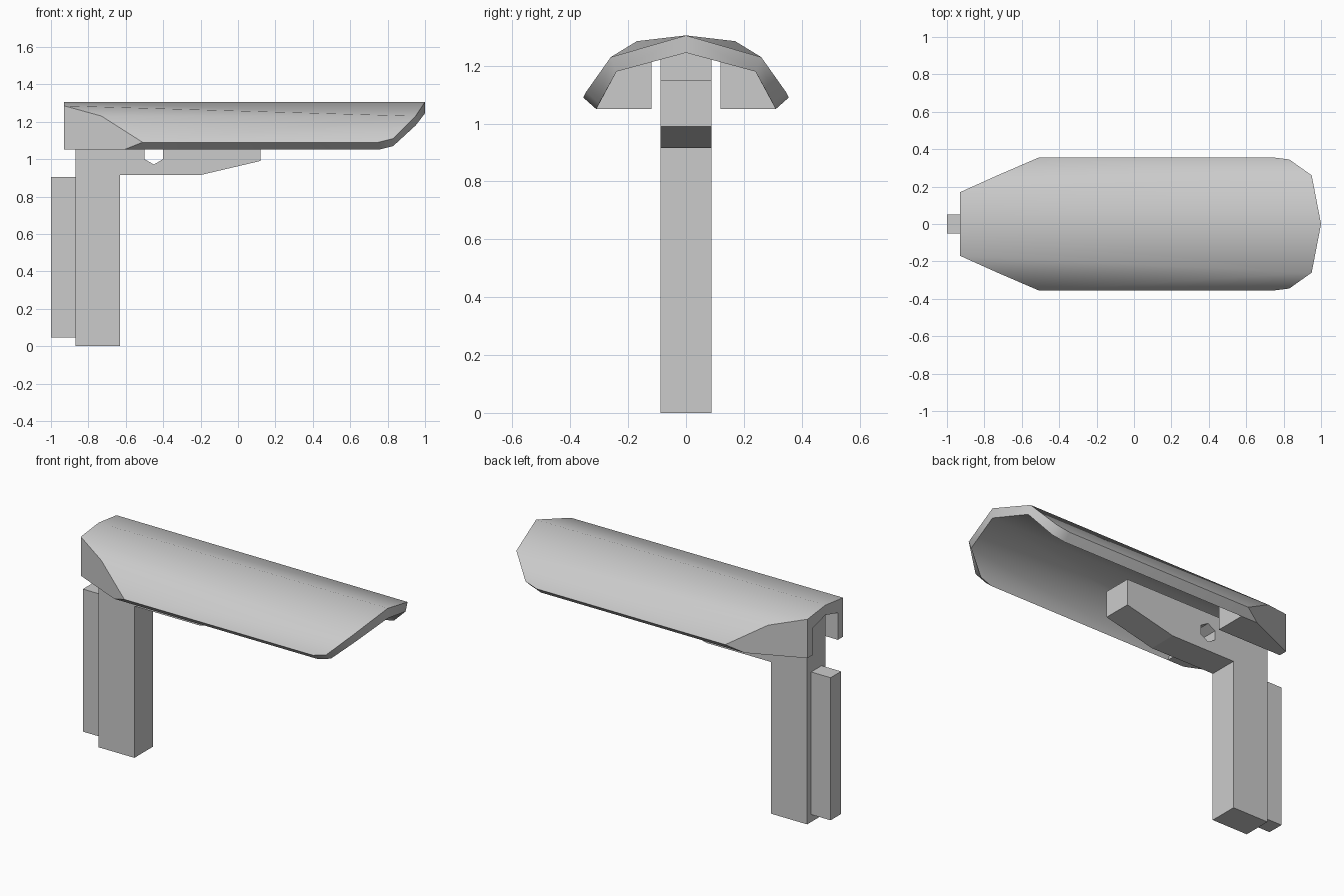
import bpy, bmesh, math
from mathutils import Vector, Matrix

if "Cube" in bpy.data.objects:
    bpy.data.objects.remove(bpy.data.objects["Cube"], do_unlink=True)

grey = bpy.data.materials.new("light_grey")
grey.use_nodes = True
grey.diffuse_color = (0.6, 0.6, 0.6, 1)
for node in grey.node_tree.nodes:
    if node.type == 'BSDF_PRINCIPLED':
        node.inputs["Base Color"].default_value = grey.diffuse_color


def finish(name, bm):
    """Turn a bmesh into a named grey object."""
    bmesh.ops.recalc_face_normals(bm, faces=bm.faces)
    mesh = bpy.data.meshes.new(name)
    bm.to_mesh(mesh)
    bm.free()
    mesh.materials.append(grey)
    obj = bpy.data.objects.new(name, mesh)
    bpy.context.collection.objects.link(obj)
    return obj


def slab(name, outline, half_width):
    """Extrude an x-z outline symmetrically along y."""
    bm = bmesh.new()
    face = bm.faces.new([bm.verts.new((x, -half_width, z)) for x, z in outline])
    moved = bmesh.ops.extrude_face_region(bm, geom=[face])["geom"]
    verts = [v for v in moved if isinstance(v, bmesh.types.BMVert)]
    bmesh.ops.translate(bm, verts=verts, vec=(0, 2 * half_width, 0))
    return finish(name, bm)


# Canopy: rails of one half, from the tail to the nose
rear, block_end, slot = -0.93, -0.5, 0.12
points = dict(
    ridge_tail=(rear, 0, 1.305), ridge_nose=(1, 0, 1.305),
    shoulder_tail=(rear, 0.17, 1.285), shoulder_nose=(0.95, 0.26, 1.23),
    shoulder_mid=(-0.73, 0.26, 1.23),
    rim_tail=(-0.51, 0.355, 1.09), rim_nose=(0.75, 0.355, 1.09), rim_tip=(0.83, 0.345, 1.11),
    lip_tail=(-0.61, 0.31, 1.05), lip_block=(block_end, 0.31, 1.05),
    lip_nose=(0.75, 0.31, 1.05), lip_tip=(0.83, 0.3, 1.07),
    roof_tail=(rear, 0, 1.245), roof_nose=(1, 0, 1.245),
    inner_block=(block_end, 0.24, 1.18), inner_nose=(0.95, 0.24, 1.18),
    slot_tail=(rear, slot, 1.213), slot_block=(block_end, slot, 1.213),
    base_tail=(rear, slot, 1.05), base_block=(block_end, slot, 1.05),
    corner=(rear, 0.17, 1.05),
)
groups = dict(
    outer=["ridge_tail ridge_nose shoulder_nose shoulder_tail",
           "shoulder_tail shoulder_nose shoulder_mid",
           "shoulder_mid shoulder_nose rim_tip rim_nose rim_tail"],
    inner=["roof_tail roof_nose inner_nose inner_block slot_block slot_tail",
           "inner_block inner_nose lip_tip lip_nose lip_block"],
    edge=["ridge_nose roof_nose inner_nose shoulder_nose",
          "shoulder_nose inner_nose lip_tip rim_tip",
          "rim_tip lip_tip lip_nose rim_nose",
          "rim_nose lip_nose lip_block lip_tail rim_tail"],
    flat=["slot_block inner_block lip_block base_block",
          "slot_tail slot_block base_block base_tail",
          "base_tail base_block lip_block lip_tail corner",
          "shoulder_tail shoulder_mid rim_tail lip_tail corner",
          "ridge_tail shoulder_tail corner base_tail slot_tail roof_tail"],
)
bm = bmesh.new()
tag = bm.faces.layers.int.new("group")
for side in (1, -1):
    verts = {n: bm.verts.new((x, side * y, z)) for n, (x, y, z) in points.items()}
    for index, (group, faces) in enumerate(groups.items()):
        for names in faces:
            face = bm.faces.new([verts[n] for n in names.split()])
            face[tag] = index
            face.smooth = group != "flat"
bmesh.ops.remove_doubles(bm, verts=bm.verts, dist=0.0005)
for edge in bm.edges:
    edge.smooth = len({f[tag] for f in edge.link_faces}) == 1
bm.faces.layers.int.remove(tag)
finish("canopy", bm)

# Grip with its forward arm
grip = slab("grip_and_arm", [(-0.87, 0), (-0.63, 0), (-0.63, 0.915), (-0.2, 0.915),
                             (0.12, 0.99), (0.12, 1.15), (-0.63, 1.15),
                             (-0.63, 1.25), (-0.87, 1.25)], 0.0875)

# Six-sided hole through the arm
hexagon = [(-0.45 + 0.057 * math.sin(k * math.pi / 3),
            1.028 + 0.057 * math.cos(k * math.pi / 3)) for k in range(6)]
cutter = slab("hole_cutter", hexagon, 0.2)
cutter.hide_render = True
cut = grip.modifiers.new("hole", 'BOOLEAN')
cut.operation = 'DIFFERENCE'
cut.solver = 'EXACT'
cut.object = cutter
bpy.context.view_layer.objects.active = grip
bpy.ops.object.modifier_apply(modifier=cut.name)
bpy.data.objects.remove(cutter, do_unlink=True)

# Narrow strip behind the grip
slab("rear_strip", [(-1, 0.045), (-0.87, 0.045), (-0.87, 0.905), (-1, 0.905)], 0.05)
